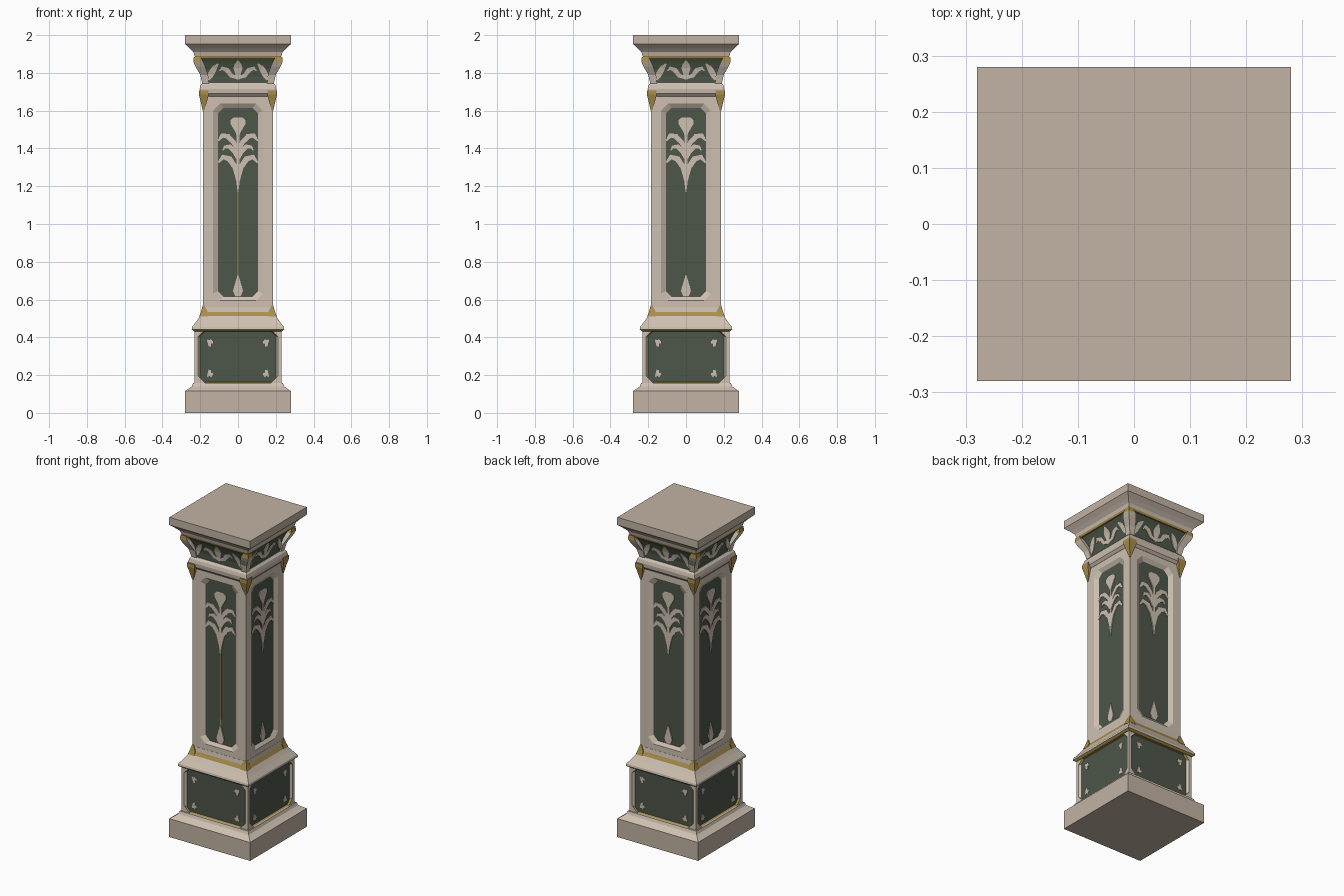
import bpy, bmesh, math
from mathutils import Matrix

if "Cube" in bpy.data.objects:
    bpy.data.objects.remove(bpy.data.objects["Cube"])


def material(name, rgb):
    m = bpy.data.materials.new(name)
    m.diffuse_color = (*rgb, 1)
    m.use_nodes = True
    m.node_tree.nodes["Principled BSDF"].inputs["Base Color"].default_value = m.diffuse_color
    return m


MATS = [material("cream", (0.62, 0.53, 0.44)), material("stone", (0.54, 0.45, 0.37)),
        material("dark green", (0.075, 0.095, 0.068)), material("gold", (0.40, 0.27, 0.07))]
CREAM, STONE, GREEN, GOLD = range(4)


def finish(bm, name, four=False):
    """Turn a bmesh into an object; optionally repeat it on all four sides."""
    if four:
        base = bm.verts[:] + bm.edges[:] + bm.faces[:]
        for k in range(1, 4):
            new = bmesh.ops.duplicate(bm, geom=base)["geom"]
            bmesh.ops.rotate(bm, cent=(0, 0, 0), matrix=Matrix.Rotation(k * math.pi / 2, 3, "Z"),
                             verts=[v for v in new if isinstance(v, bmesh.types.BMVert)])
    me = bpy.data.meshes.new(name)
    bm.to_mesh(me)
    bm.free()
    for m in MATS:
        me.materials.append(m)
    ob = bpy.data.objects.new(name, me)
    bpy.context.collection.objects.link(ob)
    return ob


def face(bm, verts, mat):
    f = bm.faces.new(verts)
    f.material_index = mat


def square_stack(name, profile, four=False):
    """Stack of square rings: (z, half size, material of the band above, corner offset)."""
    bm = bmesh.new()
    rings = []
    for z, h, mat, c in profile:
        rings.append([bm.verts.new((c + sx * h, -c + sy * h, z))
                      for sx, sy in ((-1, -1), (1, -1), (1, 1), (-1, 1))])
    for i in range(len(rings) - 1):
        a, b = rings[i], rings[i + 1]
        for k in range(4):
            n = (k + 1) % 4
            face(bm, (a[k], a[n], b[n], b[k]), profile[i][2])
    face(bm, rings[0][::-1], profile[0][2])
    face(bm, rings[-1], profile[-1][2])
    return finish(bm, name, four)


def octagon(u, z0, z1, c):
    return [(-u + c, z0), (u - c, z0), (u, z0 + c), (u, z1 - c),
            (u - c, z1), (-u + c, z1), (-u, z1 - c), (-u, z0 + c)]


def panelled_walls(name, h, z0, z1, outer, inner, depth, edge_gold):
    """Four walls, each with a recessed green panel with cut corners."""
    bm = bmesh.new()
    A = [bm.verts.new((x, -h, z)) for x, z in ((-h, z0), (h, z0), (h, z1), (-h, z1))]
    o = [bm.verts.new((x, -h, z)) for x, z in octagon(*outer)]
    p = [bm.verts.new((x, -h + depth, z)) for x, z in octagon(*inner)]
    for k in range(4):
        n = (k + 1) % 4
        face(bm, (A[k], A[n], o[2 * k + 1], o[2 * k]), CREAM)
        face(bm, (A[n], o[(2 * k + 2) % 8], o[2 * k + 1]), CREAM)
    for i in range(8):
        n = (i + 1) % 8
        face(bm, (o[i], o[n], p[n], p[i]), GOLD if edge_gold and i not in (2, 6) else CREAM)
    face(bm, p, GREEN)
    return finish(bm, name, True)


def leaves(name, paths, depth, mat=CREAM, four=True):
    """Thin plates following (x, z, half width) paths, mirrored left and right."""
    bm = bmesh.new()
    for path in paths:
        for s in ((1, -1) if any(abs(q[0]) > 1e-4 for q in path) else (1,)):
            rows = []
            for i, (x, z, w) in enumerate(path):
                a, b = path[max(i - 1, 0)], path[min(i + 1, len(path) - 1)]
                dx, dz = b[0] - a[0], b[1] - a[1]
                l = math.hypot(dx, dz)
                nx, nz = -dz / l * w, dx / l * w
                row = []
                for t, e in ((1, -0.004), (1, 0.004), (-1, 0.004), (-1, -0.004)):
                    zz = z + t * nz
                    row.append(bm.verts.new((s * (x + t * nx), -depth(zz) - e, zz)))
                rows.append(row)
            for a, b in zip(rows, rows[1:]):
                for k in range(3):
                    q = (a[k], a[k + 1], b[k + 1], b[k])
                    face(bm, q if s > 0 else q[::-1], mat)
    return finish(bm, name, four)


def centred(z_h_m):
    return [(z, h, m, 0) for z, h, m in z_h_m]


# Plinth with coved top
square_stack("plinth", centred([(0, .28, STONE), (.115, .28, CREAM), (.125, .265, CREAM),
                                (.14, .245, CREAM), (.158, .238, CREAM)]))
# Pedestal block with green panels
panelled_walls("pedestal", .23, .15, .446, (.212, .156, .442, .04), (.2, .164, .43, .022), .012, True)
# Pedestal cap and gold band under the shaft
square_stack("pedestal_cap", centred([(.432, .232, GOLD), (.442, .245, CREAM), (.455, .243, CREAM),
                                      (.485, .22, CREAM), (.512, .202, GOLD), (.535, .19, CREAM),
                                      (.56, .186, CREAM)]))
square_stack("base_corner", [(.51, .022, GOLD, .183), (.535, .018, GOLD, .178),
                             (.568, .005, GOLD, .182)], True)
# Shaft with tall recessed panels
panelled_walls("shaft", .185, .54, 1.70, (.132, .595, 1.637, .036), (.106, .615, 1.615, .03), .015, False)
# Neck moulding and gold corner brackets
square_stack("neck", centred([(1.675, .186, CREAM), (1.69, .2, CREAM), (1.715, .203, CREAM),
                              (1.735, .198, CREAM), (1.748, .186, CREAM)]))
square_stack("neck_bracket", [(1.60, .004, GOLD, .183), (1.65, .017, GOLD, .181),
                              (1.685, .026, GOLD, .181), (1.708, .026, GOLD, .181)], True)

# Flared green capital
FLARE = [(1.745, .183), (1.78, .184), (1.82, .192), (1.855, .206), (1.885, .222)]
square_stack("capital", centred([(z, h, GREEN) for z, h in FLARE]))


def flare(z):
    for (za, ha), (zb, hb) in zip(FLARE, FLARE[1:]):
        if z <= zb:
            return ha + (hb - ha) * (z - za) / (zb - za)
    return FLARE[-1][1]


square_stack("capital_corner", [(1.745, .018, CREAM, .172), (1.79, .021, CREAM, .179),
                                (1.835, .026, CREAM, .2), (1.86, .026, GOLD, .211),
                                (1.885, .018, GOLD, .216)], True)
# Cornice and top slab
square_stack("cornice", centred([(1.878, .226, GOLD), (1.89, .23, CREAM), (1.91, .236, CREAM),
                                 (1.93, .255, CREAM), (1.952, .28, STONE), (2.0, .28, STONE)]))

# Floral plates on the capital
leaves("capital_flower", [
    [(0, 1.765, .008), (0, 1.79, .014), (0, 1.825, .024), (0, 1.845, .018), (0, 1.866, .003)],
    [(.005, 1.775, .008), (.035, 1.785, .011), (.058, 1.815, .013), (.085, 1.825, .009), (.098, 1.81, .003)],
    [(.16, 1.765, .010), (.145, 1.79, .016), (.125, 1.825, .014), (.105, 1.848, .004)],
], flare)

# Flower and arching leaves on the shaft
leaves("shaft_flower", [
    [(0, 1.17, .002), (0, 1.25, .012), (0, 1.33, .008), (0, 1.47, .007), (0, 1.49, .016),
     (0, 1.53, .040), (0, 1.55, .040), (0, 1.565, .022)],
    [(.004, 1.39, .008), (.025, 1.435, .013), (.055, 1.465, .014), (.085, 1.468, .012), (.104, 1.44, .004)],
    [(.004, 1.35, .008), (.02, 1.385, .012), (.045, 1.41, .013), (.07, 1.408, .008), (.08, 1.39, .003)],
    [(.004, 1.23, .006), (.015, 1.30, .014), (.045, 1.345, .016), (.08, 1.355, .013), (.104, 1.325, .004)],
    [(0, .617, .014), (0, .645, .026), (0, .665, .022), (0, .70, .011), (0, .73, .002)],
], lambda z: .171)
# Fine gold stem on the front only
leaves("gold_stem", [[(0, .73, .003), (0, 1.2, .004)]], lambda z: .169, GOLD, False)
# Small corner sprigs on the pedestal
sprigs = []
for zc, s in ((.37, 1), (.21, -1)):
    sprigs.append([(.132, zc + s * .005, .006), (.15, zc + s * .004, .010), (.163, zc + s * .016, .004)])
    sprigs.append([(.15, zc - s * .018, .006), (.152, zc + s * .004, .010), (.14, zc + s * .018, .004)])
leaves("pedestal_sprig", sprigs, lambda z: .218)
